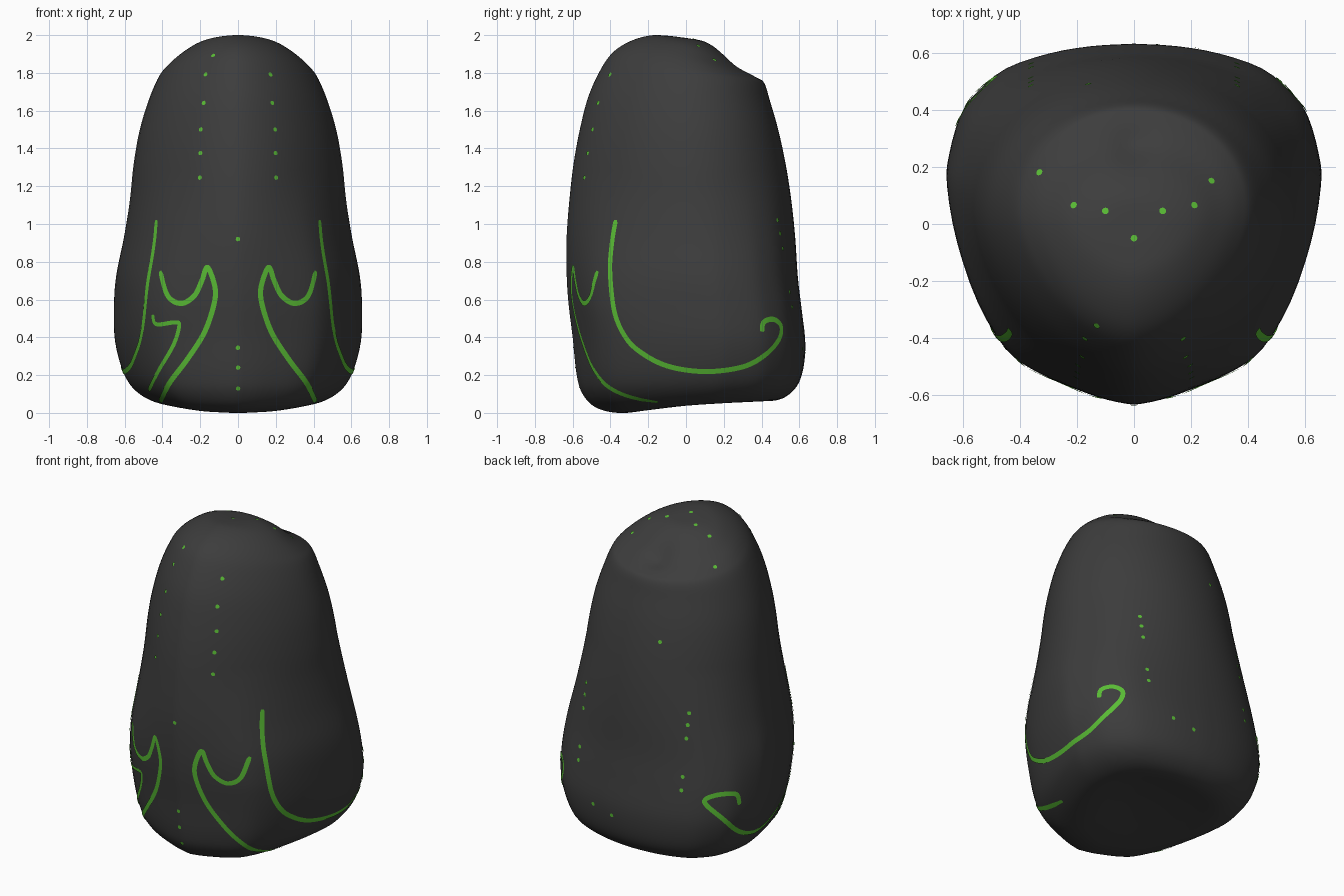
import bpy, math
from mathutils import Vector
from mathutils.bvhtree import BVHTree

if "Cube" in bpy.data.objects:
    bpy.data.objects.remove(bpy.data.objects["Cube"])


def material(name, rgb):
    m = bpy.data.materials.new(name)
    m.diffuse_color = (*rgb, 1)
    m.use_nodes = True
    m.node_tree.nodes["Principled BSDF"].inputs["Base Color"].default_value = m.diffuse_color
    return m


CHARCOAL = material("charcoal", (0.046, 0.046, 0.046))
GREEN = material("leaf green", (0.10, 0.50, 0.035))


def smooth_path(pts, steps):
    """Catmull-Rom through points of any dimension."""
    pts = [Vector(p) for p in pts]
    ext = [2 * pts[0] - pts[1]] + pts + [2 * pts[-1] - pts[-2]]
    out = []
    for i in range(1, len(ext) - 2):
        a, b, c, d = ext[i - 1:i + 3]
        for k in range(steps):
            t = k / steps
            out.append(0.5 * (2 * b + (c - a) * t + (2 * a - 5 * b + 4 * c - d) * t * t
                              + (3 * b - a - 3 * c + d) * t ** 3))
    out.append(pts[-1])
    return out


def make_object(name, verts, faces, mat):
    me = bpy.data.meshes.new(name)
    me.from_pydata(verts, [], faces)
    me.materials.append(mat)
    me.polygons.foreach_set("use_smooth", [True] * len(faces))
    me.update()
    ob = bpy.data.objects.new(name, me)
    bpy.context.collection.objects.link(ob)
    return ob


# Body: tilted rings given as half width, front y, front z, back y, back z
rings = [
    (0.00, 0.00, 0.050, 0.00, 0.050),
    (0.16, -0.22, 0.012, 0.16, 0.070),
    (0.29, -0.36, 0.000, 0.32, 0.072),
    (0.42, -0.48, 0.030, 0.47, 0.065),
    (0.53, -0.55, 0.105, 0.56, 0.110),
    (0.60, -0.58, 0.21, 0.613, 0.20),
    (0.648, -0.60, 0.40, 0.632, 0.36),
    (0.655, -0.622, 0.58, 0.612, 0.55),
    (0.645, -0.632, 0.74, 0.592, 0.72),
    (0.605, -0.632, 0.93, 0.578, 0.93),
    (0.573, -0.617, 1.13, 0.557, 1.13),
    (0.552, -0.595, 1.32, 0.527, 1.32),
    (0.520, -0.562, 1.50, 0.488, 1.50),
    (0.470, -0.515, 1.68, 0.445, 1.65),
    (0.418, -0.445, 1.83, 0.415, 1.745),
    (0.372, -0.38, 1.915, 0.375, 1.778),
    (0.305, -0.29, 1.97, 0.28, 1.835),
    (0.22, -0.19, 1.998, 0.19, 1.91),
    (0.12, -0.10, 1.997, 0.10, 1.965),
    (0.00, 0.00, 1.985, 0.00, 1.985),
]
# Half cross-section: share of half width, share of depth from front to back
section = [(0, 0), (.15, .015), (.305, .04), (.53, .087), (.69, .15), (.84, .285), (.947, .457),
           (1, .61), (.99, .69), (.93, .80), (.84, .866), (.69, .93), (.46, .972), (.23, .993), (0, 1)]
half = smooth_path(section, 3)
outline = [(p[0], p[1]) for p in half] + [(-p[0], p[1]) for p in half[-2:0:-1]]


def rounded(u, t, z):
    """Blend the keeled section into a rounder one towards the crown."""
    c = 0.57
    v = (t - c) / (c if t < c else 1 - c)
    p = 1.7 if t < c else 2.05
    k = (abs(u) ** p + abs(v) ** p) ** (-1 / p)
    k = 1 + (k - 1) * min(1, max(0, (z - 0.55) / 0.7))
    return u * k, c + (t - c) * k


n = len(outline)
rows = smooth_path(rings, 5)[1:-1]
verts, faces = [], []
for w, yf, zf, yb, zb in rows:
    for u, t in outline:
        u, t = rounded(u, t, (zf + zb) / 2)
        x, y, z = w * u, yf + (yb - yf) * t, zf + (zb - zf) * t
        if z > 1.6:  # small dimple behind the crown
            z -= 0.03 * math.exp(-(x * x + (y - 0.27) ** 2) / 0.005)
        verts.append((x, y, z))
for r in range(len(rows) - 1):
    for i in range(n):
        j = (i + 1) % n
        faces.append((r * n + i, r * n + j, (r + 1) * n + j, (r + 1) * n + i))
bottom, top, last = len(verts), len(verts) + 1, (len(rows) - 1) * n
verts += [rings[0][:3], rings[-1][:3]]
for i in range(n):
    j = (i + 1) % n
    faces += [(bottom, j, i), (top, last + i, last + j)]
make_object("body", verts, faces, CHARCOAL)
tree = BVHTree.FromPolygons(verts, faces)

# Projection of flat drawings onto the body: ray start and direction per view
VIEWS = {
    "front": lambda a, b: ((a, -3, b), (0, 1, 0)),
    "back": lambda a, b: ((a, 3, b), (0, -1, 0)),
    "right": lambda a, b: ((3, a, b), (-1, 0, 0)),
    "left": lambda a, b: ((-3, a, b), (1, 0, 0)),
    "top": lambda a, b: ((a, b, 4), (0, 0, -1)),
}


def project(view, a, b):
    o, d = VIEWS[view](a, b)
    hit, normal, _, _ = tree.ray_cast(Vector(o), Vector(d))
    return (hit, normal) if hit else None


def lift(p):
    """Snap a point to the body, just above its surface."""
    q, normal, _, _ = tree.find_nearest(p)
    return q + normal * 0.004


def stroke(name, view, pts, width=0.028):
    hits = [h for h in (project(view, *p) for p in smooth_path(pts, 8)) if h]
    v, f = [], []
    for i, (p, nrm) in enumerate(hits):
        tangent = hits[min(i + 1, len(hits) - 1)][0] - hits[max(i - 1, 0)][0]
        side = nrm.cross(tangent).normalized() * width / 2
        taper = 0.6 if i in (0, len(hits) - 1) else 1
        v += [lift(p - side * taper), lift(p), lift(p + side * taper)]
    for i in range(len(hits) - 1):
        a = 3 * i
        f += [(a, a + 3, a + 4, a + 1), (a + 1, a + 4, a + 5, a + 2)]
    make_object(name, v, f, GREEN)


def dots(name, view, spots, radius=0.012):
    v, f = [], []
    for s in spots:
        h = project(view, *s)
        if not h:
            continue
        p, nrm = h
        e1 = nrm.orthogonal().normalized()
        e2 = nrm.cross(e1)
        base = len(v)
        for k in range(10):
            t = math.tau * k / 10
            v.append(lift(p + (e1 * math.cos(t) + e2 * math.sin(t)) * radius))
        f.append(tuple(range(base, base + 10)))
    make_object(name, v, f, GREEN)


# Mirrored front scrolls
scroll = [(.41, .06), (.36, .16), (.27, .28), (.18, .42), (.13, .56), (.12, .66), (.16, .77),
          (.19, .70), (.23, .62), (.30, .58), (.37, .62), (.41, .75)]
stroke("front_scroll_right", "front", scroll)
stroke("front_scroll_left", "front", [(-a, b) for a, b in scroll])
# Front left hook
stroke("front_left_hook", "front", [(-.47, .12), (-.42, .22), (-.34, .36), (-.31, .46),
                                    (-.33, .48), (-.43, .47), (-.45, .52)], 0.022)
# Long swirls on both sides, with differing curls at the back
sweep = [(-.37, 1.02), (-.39, .90), (-.40, .75), (-.38, .55), (-.33, .42), (-.25, .33),
         (-.10, .25), (.10, .22)]
stroke("right_side_swirl", "right", sweep + [(.30, .245), (.42, .31), (.49, .39), (.50, .46),
                                             (.46, .495), (.41, .48), (.40, .43)])
stroke("left_side_swirl", "left", sweep + [(.25, .24), (.36, .30), (.45, .40), (.51, .50),
                                           (.46, .54), (.37, .53), (.35, .46)])

# Dotted lines
column = [(.17, 1.79), (.18, 1.64), (.195, 1.5), (.197, 1.375), (.2, 1.245)]
dots("front_dots", "front", [(s * a, b) for s in (1, -1) for a, b in column]
     + [(-.13, 1.89), (0, .92), (0, .345), (0, .24), (0, .13)])
dots("crown_dots", "top", [(0, -.05), (-.1, .045), (-.21, .065), (-.33, .18),
                           (.1, .045), (.21, .065), (.27, .15)])
dots("back_dots", "back", [(s * .36, z) for s in (1, -1) for z in (1.02, .95, .87, .64, .56)]
     + [(-.16, 1.42), (.22, .34), (.08, .31)])
